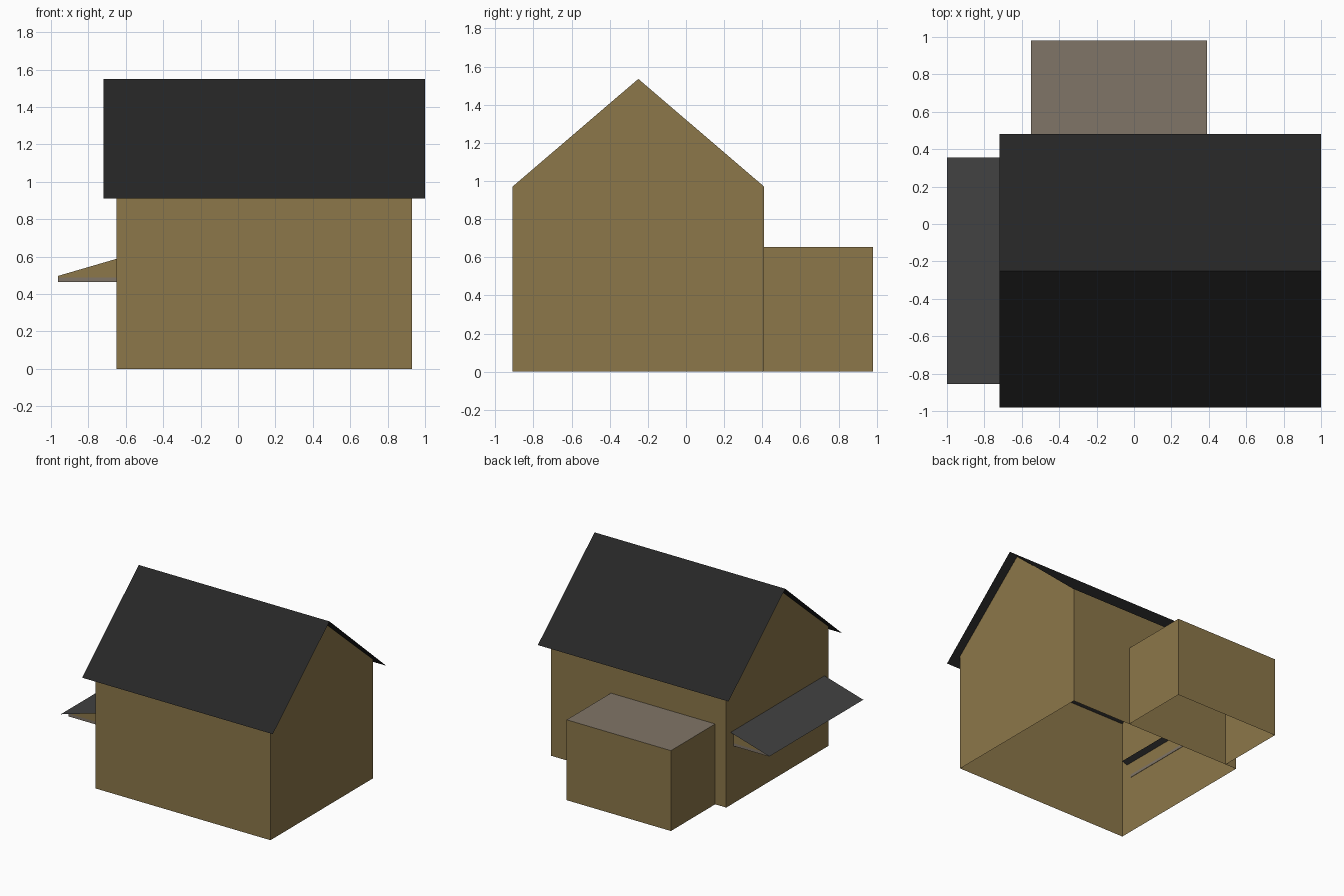
import bpy
import bmesh

cube = bpy.data.objects.get("Cube")
if cube:
    bpy.data.objects.remove(cube, do_unlink=True)


def material(name, rgb):
    m = bpy.data.materials.new(name)
    m.use_nodes = True
    m.diffuse_color = (*rgb, 1)
    m.node_tree.nodes["Principled BSDF"].inputs["Base Color"].default_value = (*rgb, 1)
    return m


wall_tan = material("wall tan", (0.262, 0.184, 0.067))
roof_black = material("roof charcoal", (0.019, 0.019, 0.019))
awning_grey = material("awning dark grey", (0.054, 0.054, 0.054))
trim_grey = material("warm grey", (0.216, 0.178, 0.136))


def extrude(name, profile, axis, start, end, mats, closed=True, drop=None, paint=None):
    """Sweep a profile along x or y. Profile pairs are (y, z) or (x, z)."""
    def place(p, t):
        return (t, p[0], p[1]) if axis == "x" else (p[0], t, p[1])

    bm = bmesh.new()
    a = [bm.verts.new(place(p, start)) for p in profile]
    b = [bm.verts.new(place(p, end)) for p in profile]
    n = len(profile)
    for i in range(n if closed else n - 1):
        j = (i + 1) % n
        bm.faces.new((a[i], a[j], b[j], b[i]))
    if closed:
        bm.faces.new(a)
        bm.faces.new(b)
    bmesh.ops.recalc_face_normals(bm, faces=bm.faces)
    bm.normal_update()
    if not closed:
        # Sheets face upward
        bmesh.ops.reverse_faces(bm, faces=[f for f in bm.faces if f.normal.z < 0])
        bm.normal_update()
    if paint:
        for f in bm.faces:
            f.material_index = paint(f)
    if drop:
        bmesh.ops.delete(bm, geom=[f for f in bm.faces if drop(f)], context="FACES")
    mesh = bpy.data.meshes.new(name)
    bm.to_mesh(mesh)
    bm.free()
    for m in mats:
        mesh.materials.append(m)
    ob = bpy.data.objects.new(name, mesh)
    bpy.context.collection.objects.link(ob)
    return ob


def is_floor(f):
    return f.normal.z < -0.9


# Gabled walls, open below and under the roof
ridge_y = -0.25
extrude("house_walls",
        [(-0.91, 0), (0.41, 0), (0.41, 0.97), (ridge_y, 1.535), (-0.91, 0.97)],
        "x", -0.65, 0.93, [wall_tan], drop=lambda f: abs(f.normal.z) > 0.3)

# Thin folded roof with overhanging eaves
extrude("main_roof", [(-0.98, 0.91), (ridge_y, 1.55), (0.48, 0.91)],
        "x", -0.72, 1.0, [roof_black], closed=False)

# Flat-topped rear extension, open below and against the house
extrude("rear_extension", [(-0.55, 0), (0.39, 0), (0.39, 0.655), (-0.55, 0.655)],
        "y", 0.41, 0.98, [wall_tan, trim_grey],
        drop=lambda f: is_floor(f) or f.normal.y < -0.9,
        paint=lambda f: 1 if f.normal.z > 0.9 else 0)

# Side awning: wedge, trim board beneath it and a sloping sheet on top
extrude("awning_wedge", [(-0.962, 0.488), (-0.65, 0.488), (-0.65, 0.588), (-0.962, 0.497)],
        "y", -0.81, 0.315, [wall_tan])
extrude("awning_trim", [(-0.962, 0.465), (-0.647, 0.465), (-0.647, 0.488), (-0.962, 0.488)],
        "y", -0.81, 0.315, [trim_grey])
extrude("awning_sheet", [(-1.0, 0.489), (-0.6, 0.606)],
        "y", -0.855, 0.355, [awning_grey], closed=False)
